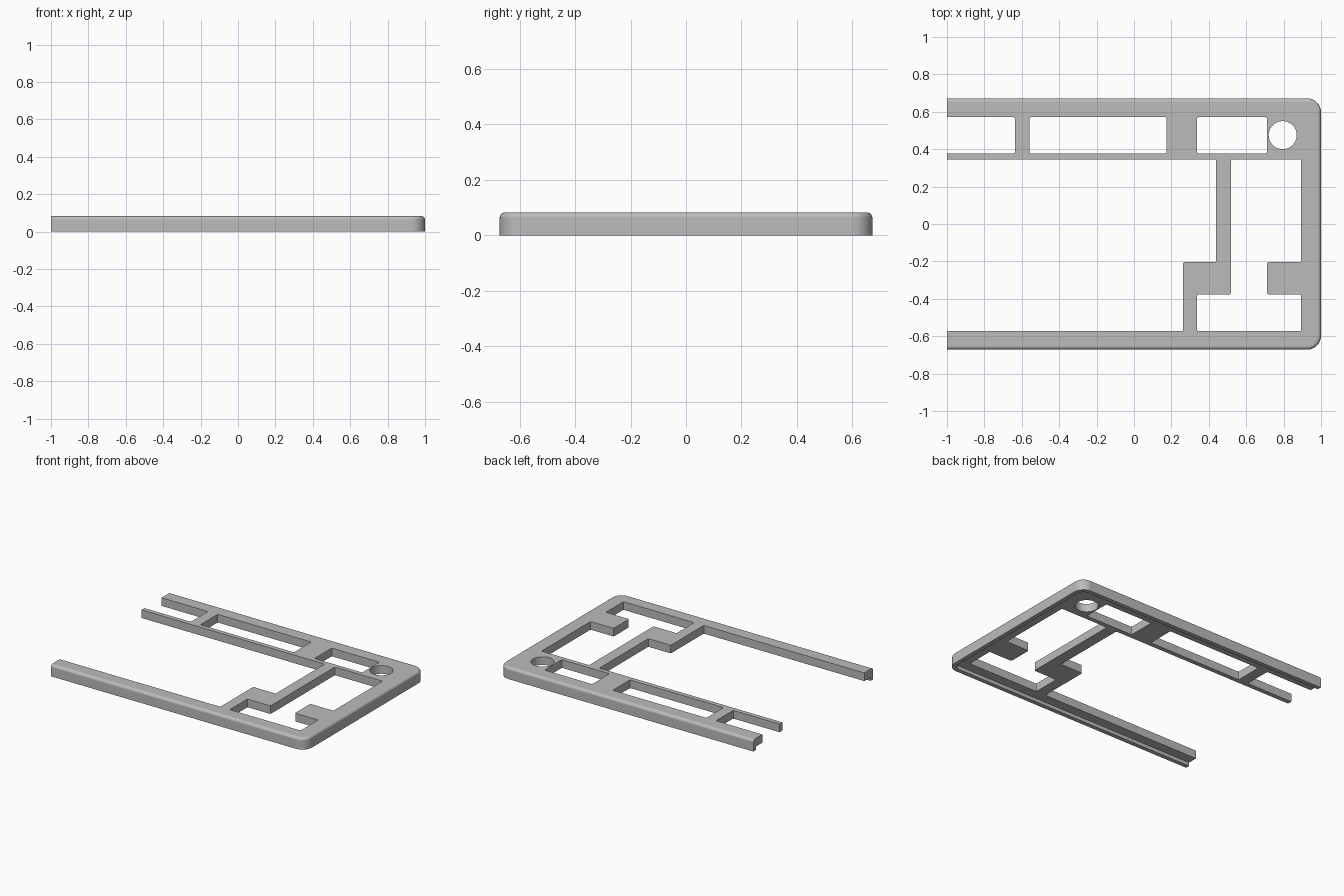
import bpy
import bmesh
from math import sin, cos, pi, radians

cube = bpy.data.objects.get("Cube")
if cube:
    bpy.data.objects.remove(cube)

W, D, H = 1.0, 0.672, 0.083      # half width, half depth, height
CORNER, ROUND = 0.075, 0.02      # plan corner radius, top edge rounding
LIP, FLOOR = 0.03, 0.025         # rim lip width, underside of the inner plate

grey = bpy.data.materials.new("matte_grey")
grey.use_nodes = True
grey.diffuse_color = (0.5, 0.5, 0.5, 1)
grey.node_tree.nodes["Principled BSDF"].inputs["Base Color"].default_value = (0.5, 0.5, 0.5, 1)


def make_object(name, bm):
    bmesh.ops.recalc_face_normals(bm, faces=bm.faces)
    mesh = bpy.data.meshes.new(name)
    bm.to_mesh(mesh)
    bm.free()
    mesh.materials.append(grey)
    obj = bpy.data.objects.new(name, mesh)
    bpy.context.collection.objects.link(obj)
    return obj


def outline(inset, left=-W, steps=10):
    """Plan outline: square at the open left end, rounded at the right."""
    r = CORNER - inset
    cx, cy = W - CORNER, D - CORNER
    arc = [(r * cos(pi / 2 * i / steps), r * sin(pi / 2 * i / steps)) for i in range(steps + 1)]
    upper = [(cx + x, cy + y) for x, y in arc] + [(left, D - inset)]
    return upper + [(x, -y) for x, y in reversed(upper)][:-1] + [(cx + r, -cy)]


def loft(name, rings):
    """Skin a stack of (points, z) rings and cap both ends."""
    bm = bmesh.new()
    loops = [[bm.verts.new((x, y, z)) for x, y in pts] for pts, z in rings]
    for a, b in zip(loops, loops[1:]):
        for i in range(len(a)):
            j = (i + 1) % len(a)
            bm.faces.new((a[i], a[j], b[j], b[i]))
    bm.faces.new(loops[0])
    bm.faces.new(loops[-1])
    return bm


def window(points):
    """Tall prism with slightly eased vertical corners."""
    bm = loft("window", [(points, -0.1), (points, 0.2)])
    upright = [e for e in bm.edges if abs(e.verts[0].co.z - e.verts[1].co.z) > 0.1]
    bmesh.ops.bevel(bm, geom=upright, offset=0.008, segments=2, profile=0.5, affect='EDGES')
    return make_object("window_cutter", bm)


def rect(x0, x1, y0, y1):
    return [(x0, y0), (x1, y0), (x1, y1), (x0, y1)]


# Slab with a rounded top edge
N = 6
rings = [(outline(0), 0)]
for i in range(N + 1):
    a = pi / 2 * i / N
    rings.append((outline(ROUND * (1 - cos(a))), H - ROUND + ROUND * sin(a)))
for n, (pts, z) in enumerate(rings):
    clean = [p for k, p in enumerate(pts) if p != pts[k - 1]]
    # the two right-hand arcs are joined by one straight edge
    if abs(clean[-1][0] - clean[-2][0]) < 1e-6 and abs(clean[-1][1] - clean[-2][1]) < 1e-6:
        clean.pop()
    rings[n] = (clean, z)
frame = make_object("frame", loft("frame", rings))

# Underside recess that leaves a lip around the outer rim
recess_plan = [p for p in rings[0][0]]
kx, ky = W - CORNER, D - CORNER
shrink = (CORNER - LIP) / CORNER
recess_plan = []
for x, y in rings[0][0]:
    s = 1 if y > 0 else -1
    nx = kx + (x - kx) * shrink if x > 0 else -W - 0.2
    recess_plan.append((nx, s * (ky + (abs(y) - ky) * shrink)))
cutters = [make_object("recess_cutter", loft("recess", [(recess_plan, -0.1), (recess_plan, FLOOR)]))]

# Openings along the back bar
BACK, RAIL_TOP, RAIL_LOW, FRONT = 0.571, 0.378, 0.346, -0.573
for x0, x1 in ((-1.2, -0.636), (-0.56, 0.175), (0.337, 0.711)):
    cutters.append(window(rect(x0, x1, RAIL_TOP, BACK)))

# Large open bay on the left, stepping around the middle post
STEP_HI, STEP_LO = -0.204, -0.376
cutters.append(window([(-1.2, FRONT), (0.262, FRONT), (0.262, STEP_HI),
                       (0.439, STEP_HI), (0.439, RAIL_LOW), (-1.2, RAIL_LOW)]))

# Right bay, stepping around the post foot and the side tab
cutters.append(window([(0.337, FRONT), (0.893, FRONT), (0.893, STEP_LO), (0.711, STEP_LO),
                       (0.711, STEP_HI), (0.893, STEP_HI), (0.893, RAIL_LOW),
                       (0.519, RAIL_LOW), (0.519, STEP_LO), (0.337, STEP_LO)]))

# Round hole in the back corner
circle = [(0.795 + 0.075 * cos(2 * pi * i / 40), 0.475 + 0.075 * sin(2 * pi * i / 40)) for i in range(40)]
cutters.append(make_object("hole_cutter", loft("hole", [(circle, -0.1), (circle, 0.2)])))

# Cut everything, then bake the result and drop the cutters
for c in cutters:
    c.hide_render = True
    mod = frame.modifiers.new("cut", 'BOOLEAN')
    mod.operation = 'DIFFERENCE'
    mod.solver = 'EXACT'
    mod.object = c
bpy.context.view_layer.update()
baked = bpy.data.meshes.new_from_object(frame.evaluated_get(bpy.context.evaluated_depsgraph_get()))
frame.modifiers.clear()
frame.data = baked
frame.data.name = "frame"
baked.materials.clear()
baked.materials.append(grey)
for c in cutters:
    bpy.data.objects.remove(c)

# Smooth rounded edges, crisp corners elsewhere
bpy.ops.object.select_all(action='DESELECT')
frame.select_set(True)
bpy.context.view_layer.objects.active = frame
bpy.ops.object.shade_smooth_by_angle(angle=radians(25))
weighted = frame.modifiers.new("weighted_normals", 'WEIGHTED_NORMAL')
weighted.keep_sharp = True
